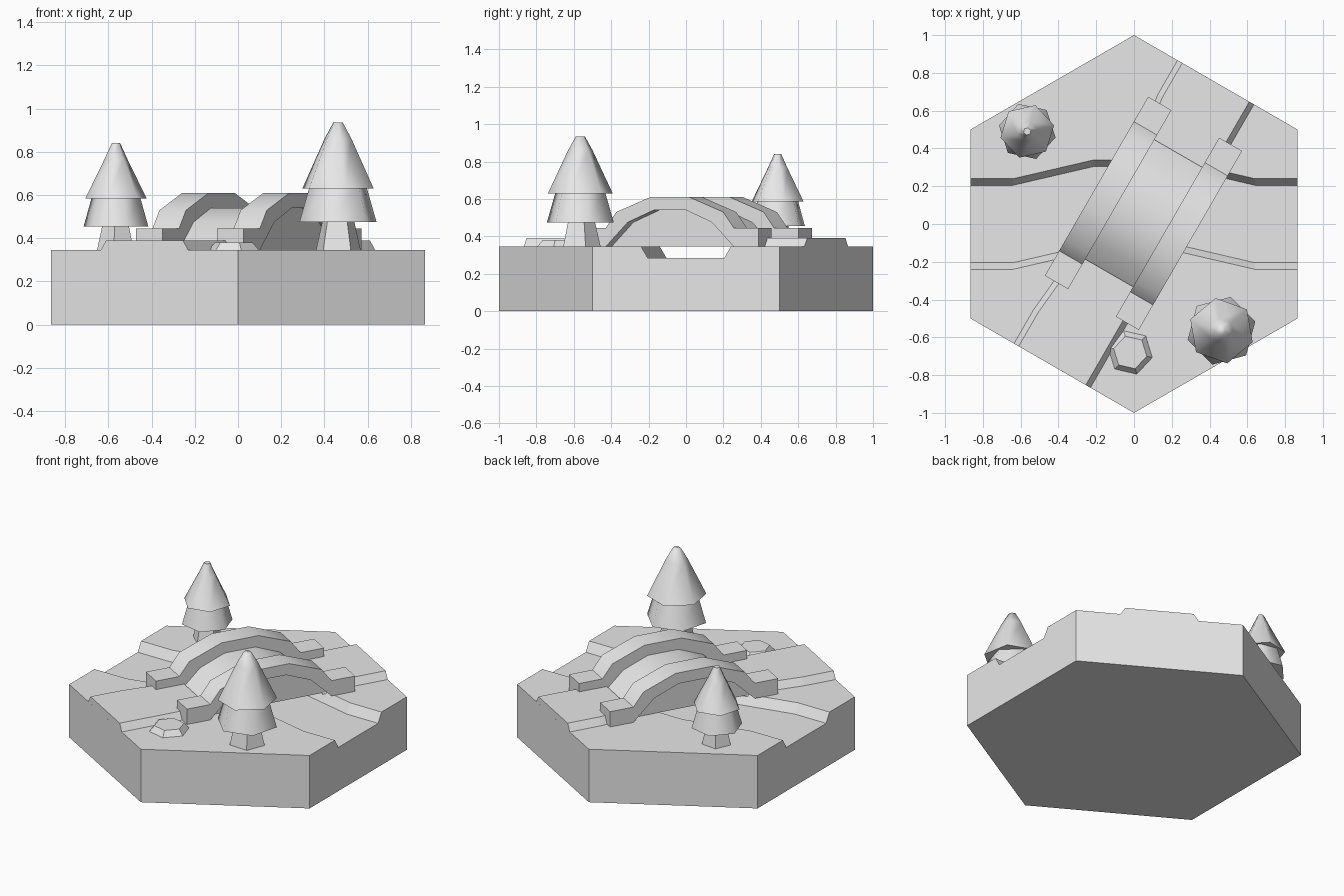
import bpy, bmesh, math
from mathutils import Matrix

if "Cube" in bpy.data.objects:
    bpy.data.objects.remove(bpy.data.objects["Cube"], do_unlink=True)

grey = bpy.data.materials.new("stone_grey")
grey.use_nodes = True
grey.diffuse_color = (0.8, 0.8, 0.8, 1)
grey.node_tree.nodes["Principled BSDF"].inputs["Base Color"].default_value = (0.8, 0.8, 0.8, 1)

GROUND, BED, ROAD = 0.345, 0.285, 0.39
# Local frame along the road: x runs across it, y runs along it
ALONG = Matrix.Rotation(math.radians(-30), 4, 'Z')


def loft(name, rings, smooth=0, matrix=Matrix()):
    """Skin a list of equal closed rings and cap both ends."""
    bm = bmesh.new()
    loops = [[bm.verts.new(p) for p in ring] for ring in rings]
    n = len(loops[0])
    for a, b in zip(loops, loops[1:]):
        for i in range(n):
            j = (i + 1) % n
            bm.faces.new((a[i], a[j], b[j], b[i]))
    bm.faces.new(loops[0])
    bm.faces.new(loops[-1])
    bm.transform(matrix)
    bmesh.ops.recalc_face_normals(bm, faces=bm.faces[:])
    mesh = bpy.data.meshes.new(name)
    bm.to_mesh(mesh)
    bm.free()
    mesh.materials.append(grey)
    obj = bpy.data.objects.new(name, mesh)
    bpy.context.collection.objects.link(obj)
    if smooth:
        bpy.ops.object.select_all(action='DESELECT')
        obj.select_set(True)
        bpy.context.view_layer.objects.active = obj
        bpy.ops.object.shade_smooth_by_angle(angle=math.radians(smooth))
    return obj


def turned(name, x, y, levels, sides, turn=0, smooth=0):
    """Stack of regular polygons given as (radius, height)."""
    rings = []
    for r, z in levels:
        angles = [math.radians(turn) + math.tau * i / sides for i in range(sides)]
        rings.append([(x + r * math.cos(a), y + r * math.sin(a), z) for a in angles])
    return loft(name, rings, smooth)


def mirrored(half):
    """Full arch outline from its (distance, height) half."""
    return [(-d, z) for d, z in half] + [(d, z) for d, z in reversed(half)]


# Hexagonal ground with a bent river channel cut through it
ground = turned("ground_tile", 0, 0, [(1, 0), (1, GROUND)], 6, 30)
lift = 0.02
sections = []
for x, bend in ((-0.95, 0), (-0.64, 0), (-0.21, 0.1), (0.21, 0.1), (0.64, 0), (0.95, 0)):
    top, low = 0.24 + 0.035 * lift / 0.06, 0.205
    sections.append([(x, bend - top, GROUND + lift), (x, bend - low, BED),
                     (x, bend + low, BED), (x, bend + top, GROUND + lift)])
river = loft("river_cutter", sections)
river.hide_render = True
river.hide_viewport = True
cut = ground.modifiers.new("river", 'BOOLEAN')
cut.operation = 'DIFFERENCE'
cut.solver = 'EXACT'
cut.object = river

# Raised road on each side of the river
for name, stations in (("front_road", ((-0.866, 0.24), (-0.66, 0.24), (-0.29, 0.205))),
                       ("back_road", ((0.866, 0.24), (0.66, 0.24), (0.44, 0.215)))):
    loft(name, [[(-left, d, GROUND - 0.01), (0.24, d, GROUND - 0.01),
                 (0.205, d, ROAD), (0.035 - left, d, ROAD)]
                for d, left in stations], matrix=ALONG)

# Arched bridge: solid deck and two overhanging side walls
CENTRE = 0.074
under = mirrored([(0.395, GROUND), (0.26, 0.475), (0.1, 0.54)])
over = mirrored([(0.547, GROUND), (0.547, 0.445), (0.395, 0.445), (0.33, 0.53), (0.12, 0.61)])


def extrude_arch(name, outline, left, right):
    rings = [[(v, CENTRE + d, z) for d, z in outline] for v in (left, right)]
    return loft(name, rings, 35, ALONG)


extrude_arch("bridge_deck", under, -0.21, 0.24)
extrude_arch("left_bridge_wall", over + under[::-1], 0.162, 0.302)
extrude_arch("right_bridge_wall", over + under[::-1], -0.272, -0.13)

# Two trees with a tapered trunk and two foliage tiers
for name, x, y, r, low, mid, top, turn in (
        ("large_tree", 0.463, -0.565, 0.185, 0.475, 0.63, 0.935, 15),
        ("small_tree", -0.565, 0.49, 0.153, 0.455, 0.585, 0.84, 48)):
    turned(name + "_trunk", x, y, [(r * 0.6, GROUND - 0.01), (r * 0.4, low + 0.02)], 5, turn)
    turned(name + "_lower_foliage", x, y, [(r, low), (r * 0.72, mid + 0.02)], 6, turn, 65)
    turned(name + "_upper_foliage", x, y,
           [(r * 0.95, mid), (r * 0.36, top - 0.075), (r * 0.13, top)], 6, turn + 25, 65)

# Flat-topped rock beside the road
turned("rock", -0.02, -0.68, [(0.125, GROUND - 0.01), (0.12, GROUND), (0.09, 0.38)], 6, 47)
